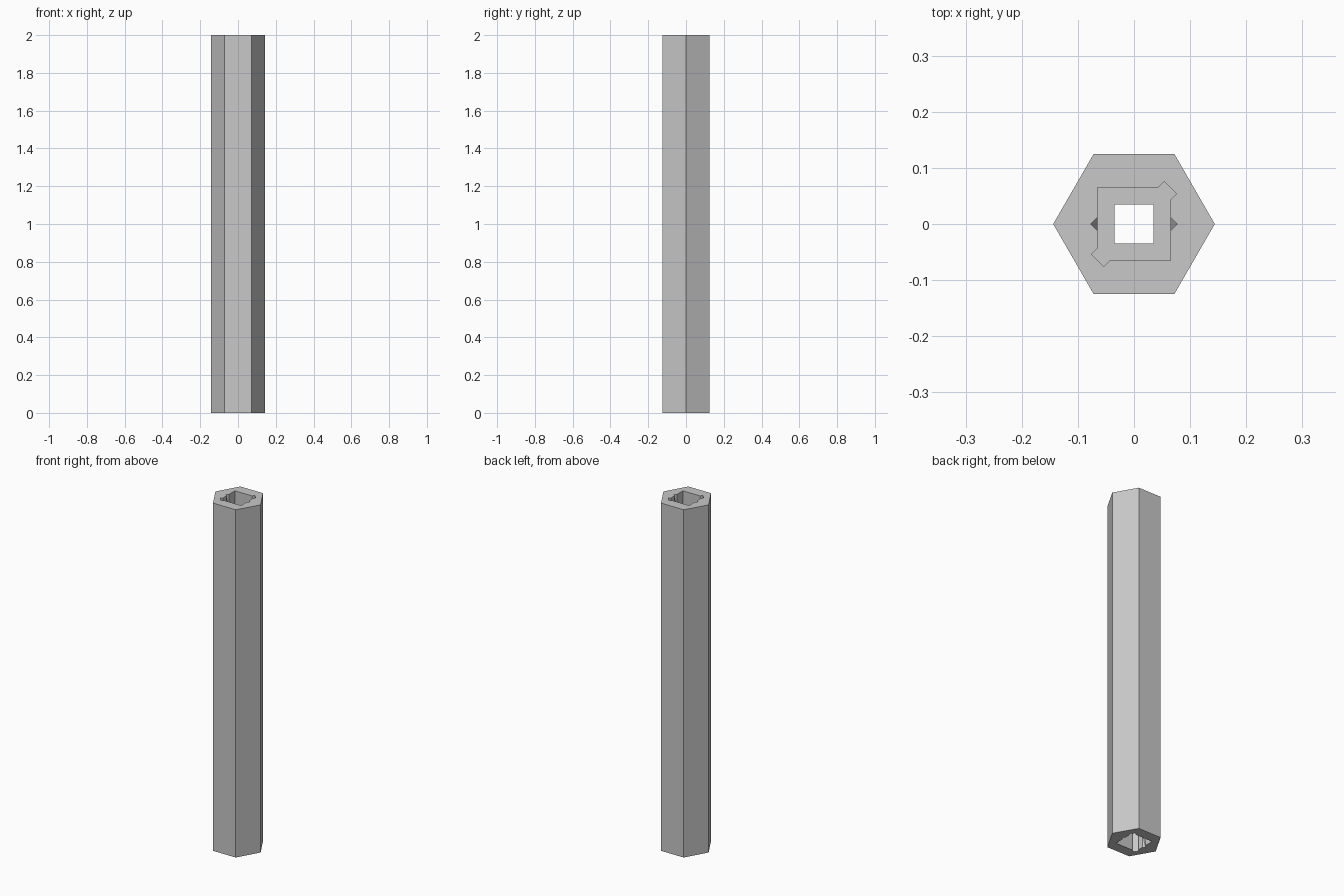
import bpy, bmesh, math

if "Cube" in bpy.data.objects:
    bpy.data.objects.remove(bpy.data.objects["Cube"], do_unlink=True)

LENGTH = 2.0
POCKET_DEPTH = 0.25
NOTCH_DEPTH = 0.1
CENTRE = LENGTH / 2

steel = bpy.data.materials.new("plain grey")
steel.use_nodes = True
grey = (0.58, 0.58, 0.58, 1)
steel.diffuse_color = grey
steel.node_tree.nodes["Principled BSDF"].inputs["Base Color"].default_value = grey


def make_object(name, bm):
    bmesh.ops.recalc_face_normals(bm, faces=bm.faces[:])
    mesh = bpy.data.meshes.new(name)
    bm.to_mesh(mesh)
    bm.free()
    mesh.materials.append(steel)
    obj = bpy.data.objects.new(name, mesh)
    bpy.context.collection.objects.link(obj)
    return obj


def prism(name, outline, bottom, top):
    bm = bmesh.new()
    face = bm.faces.new([bm.verts.new((x, y, bottom)) for x, y in outline])
    grown = bmesh.ops.extrude_face_region(bm, geom=[face])
    for item in grown["geom"]:
        if isinstance(item, bmesh.types.BMVert):
            item.co.z = top
    return make_object(name, bm)


def hull(name, points):
    bm = bmesh.new()
    for p in points:
        bm.verts.new(p)
    bmesh.ops.convex_hull(bm, input=bm.verts[:])
    return make_object(name, bm)


def cut(body, cutter):
    cutter.hide_render = True
    mod = body.modifiers.new("cut", 'BOOLEAN')
    mod.operation = 'DIFFERENCE'
    mod.solver = 'EXACT'
    mod.object = cutter
    bpy.context.view_layer.objects.active = body
    bpy.ops.object.modifier_apply(modifier=mod.name)
    bpy.data.objects.remove(cutter, do_unlink=True)


# Hexagonal bar with points to the left and right
hexagon = [(0.144 * math.cos(i * math.pi / 3), 0.144 * math.sin(i * math.pi / 3))
           for i in range(6)]
bar = prism("hexagonal_bar", hexagon, 0, LENGTH)

# Square bore along the whole bar
r = 0.035
cut(bar, prism("bore_cutter", [(-r, -r), (r, -r), (r, r), (-r, r)], -0.1, LENGTH + 0.1))

# Square pocket at each end, with slots on two opposite corners
half = [(0.065, -0.065), (0.065, 0.043), (0.076, 0.054), (0.054, 0.076), (0.043, 0.065)]
pocket = half + [(-x, -y) for x, y in half]
for end in (1, -1):
    rim = CENTRE + end * CENTRE
    cut(bar, prism("pocket_cutter", pocket, rim - end * POCKET_DEPTH, rim + end * 0.1))

    # Small sloping notches in the side walls of the pocket
    for side in (1, -1):
        points = [(side * 0.077, 0, rim), (side * 0.077, 0, rim + end * 0.02)]
        for y in (-0.014, 0.014):
            points += [(side * 0.063, y, rim - end * NOTCH_DEPTH),
                       (side * 0.063, y, rim + end * 0.02)]
        cut(bar, hull("notch_cutter", points))
